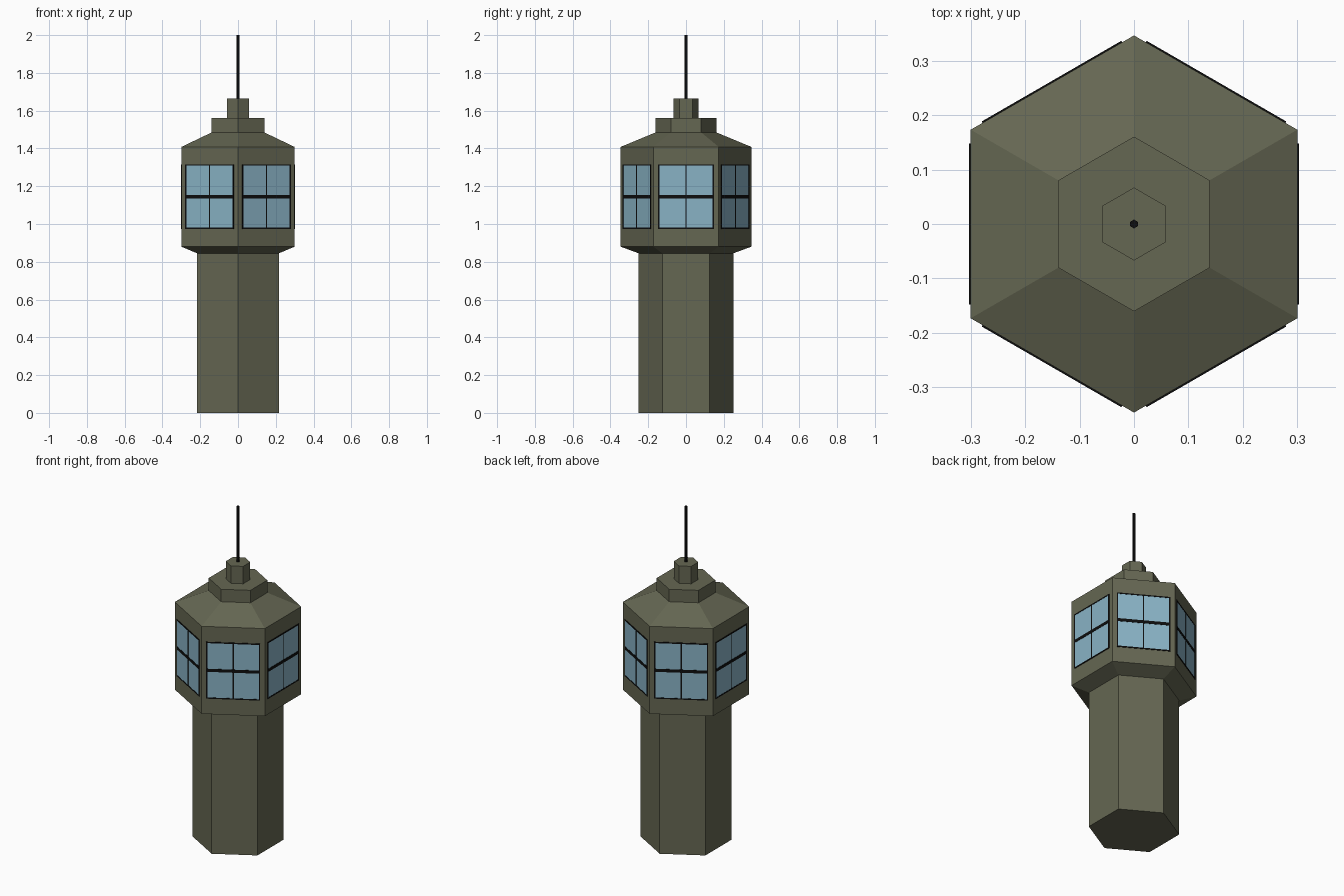
import bpy, bmesh, math
from mathutils import Matrix

if "Cube" in bpy.data.objects:
    bpy.data.objects.remove(bpy.data.objects["Cube"])


def material(name, color):
    m = bpy.data.materials.new(name)
    m.diffuse_color = (*color, 1)
    m.use_nodes = True
    m.node_tree.nodes["Principled BSDF"].inputs["Base Color"].default_value = m.diffuse_color
    return m


OLIVE = material("olive_paint", (0.13, 0.135, 0.085))
GLASS = material("blue_glass", (0.25, 0.45, 0.56))
BLACK = material("black_metal", (0.004, 0.004, 0.004))


def finish(name, bm, mat):
    bmesh.ops.recalc_face_normals(bm, faces=bm.faces)
    me = bpy.data.meshes.new(name)
    bm.to_mesh(me)
    bm.free()
    me.materials.append(mat)
    ob = bpy.data.objects.new(name, me)
    bpy.context.collection.objects.link(ob)
    return ob


def hex_lathe(name, profile, mat):
    """Closed six-sided solid from (apothem, z) rings, corners on +y and -y."""
    bm = bmesh.new()
    rings = []
    for apothem, z in profile:
        r = apothem / math.cos(math.pi / 6)
        rings.append([bm.verts.new((r * math.cos(a), r * math.sin(a), z))
                      for a in (math.radians(30 + 60 * k) for k in range(6))])
    for lo, hi in zip(rings, rings[1:]):
        for k in range(6):
            n = (k + 1) % 6
            bm.faces.new((lo[k], lo[n], hi[n], hi[k]))
    bm.faces.new(rings[0])
    bm.faces.new(rings[-1])
    return finish(name, bm, mat)


def add_box(bm, rot, x0, x1, y0, y1, z0, z1):
    m = (rot @ Matrix.Translation(((x0 + x1) / 2, (y0 + y1) / 2, (z0 + z1) / 2))
         @ Matrix.Diagonal((x1 - x0, y1 - y0, z1 - z0, 1)))
    bmesh.ops.create_cube(bm, size=1, matrix=m)


# Tower, cabin, roof and cap as one stepped solid
hex_lathe("tower_body", [
    (0.217, 0), (0.217, 0.845),                # shaft
    (0.30, 0.88), (0.30, 1.408),               # flared cabin
    (0.139, 1.485), (0.139, 1.56),             # sloped roof and step
    (0.058, 1.56), (0.058, 1.665)], OLIVE)     # cap

# Antenna
hex_lathe("antenna", [(0.007, 1.66), (0.007, 2.0)], BLACK)

# One framed window on each of the six cabin walls
W, Z0, Z1, ZM = 0.148, 0.974, 1.316, 1.145
T = 0.007
for i in range(6):
    rot = Matrix.Rotation(math.radians(60 * i), 4, 'Z')
    bm = bmesh.new()
    add_box(bm, rot, 0.295, 0.3015, -W + T / 2, W - T / 2, Z0 + T / 2, Z1 - T / 2)
    finish(f"window_glass_{i + 1}", bm, GLASS)

    bm = bmesh.new()
    for y in (-W, W - T):                                             # side bars
        add_box(bm, rot, 0.295, 0.303, y, y + T, Z0, Z1)
    for z in (Z0, Z1 - T):                                            # top and bottom bars
        add_box(bm, rot, 0.295, 0.303, -W + T, W - T, z, z + T)
    add_box(bm, rot, 0.295, 0.303, -W + T, W - T, ZM - 0.009, ZM + 0.009)  # crossbar
    for z0, z1 in ((Z0 + T, ZM - 0.009), (ZM + 0.009, Z1 - T)):       # centre mullion
        add_box(bm, rot, 0.295, 0.3025, -T / 2, T / 2, z0, z1)
    finish(f"window_frame_{i + 1}", bm, BLACK)
